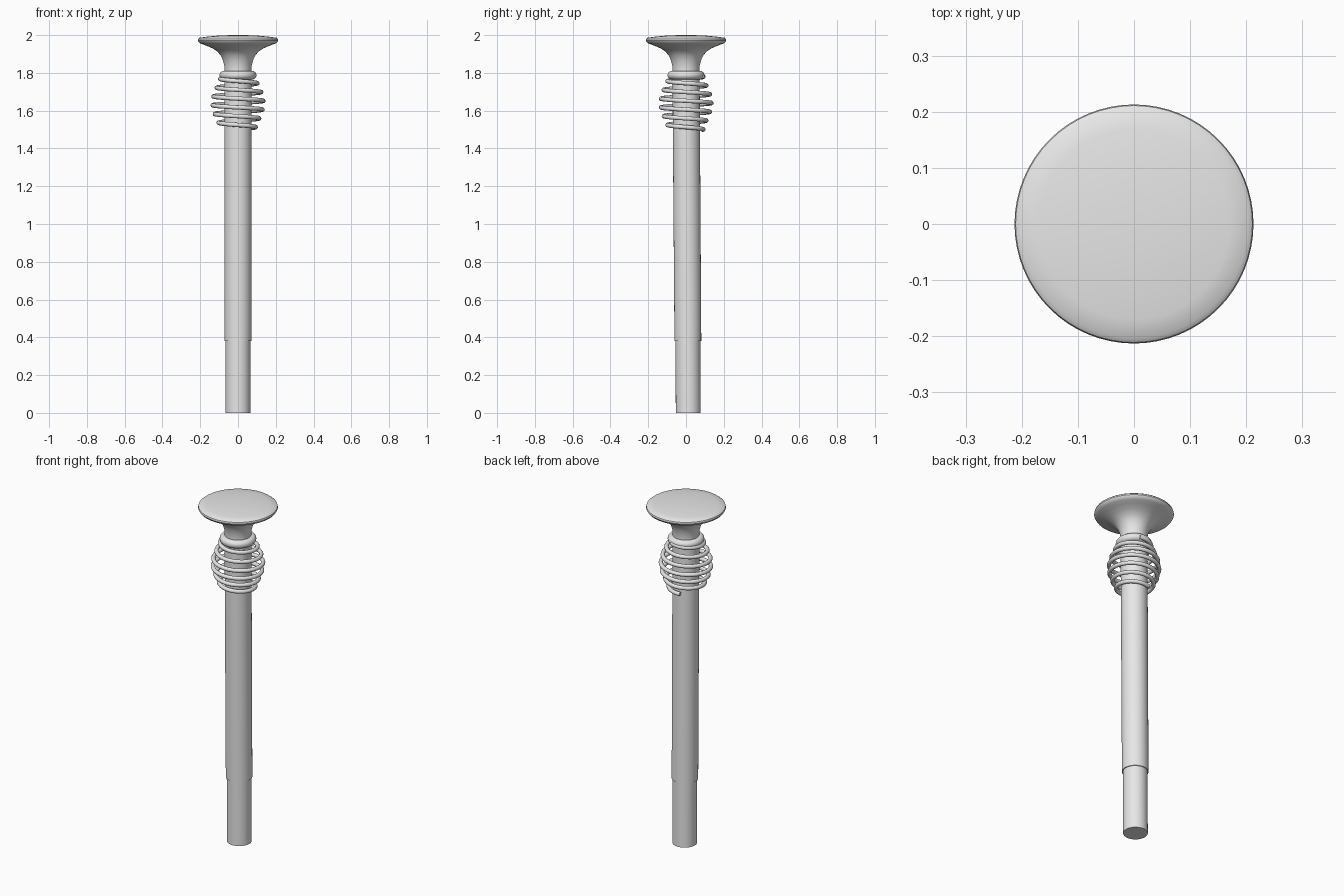
import bpy, bmesh, math

if "Cube" in bpy.data.objects:
    bpy.data.objects.remove(bpy.data.objects["Cube"])

grey = bpy.data.materials.new("light_grey")
grey.diffuse_color = (0.8, 0.8, 0.8, 1)
grey.use_nodes = True
grey.node_tree.nodes["Principled BSDF"].inputs["Base Color"].default_value = grey.diffuse_color


def lathe(name, profile, sides=48):
    """Spin (radius, z, y offset) rings into a solid."""
    bm = bmesh.new()
    rings = []
    for r, z, oy in profile:
        rings.append([bm.verts.new((r * math.cos(2 * math.pi * i / sides),
                                    oy + r * math.sin(2 * math.pi * i / sides), z))
                      for i in range(sides)])
    for a, b in zip(rings, rings[1:]):
        for i in range(sides):
            j = (i + 1) % sides
            bm.faces.new((a[i], a[j], b[j], b[i]))
    bm.faces.new(rings[0][::-1])
    bm.faces.new(rings[-1])
    bmesh.ops.recalc_face_normals(bm, faces=bm.faces)
    me = bpy.data.meshes.new(name)
    bm.to_mesh(me)
    bm.free()
    ob = bpy.data.objects.new(name, me)
    finish(ob, 40)
    return ob


def finish(ob, angle):
    if ob.name not in bpy.context.collection.objects:
        bpy.context.collection.objects.link(ob)
    ob.data.materials.append(grey)
    bpy.ops.object.select_all(action='DESELECT')
    ob.select_set(True)
    bpy.context.view_layer.objects.active = ob
    if ob.type == 'MESH':
        bpy.ops.object.shade_smooth_by_angle(angle=math.radians(angle))


# Shaft leans very slightly, with a narrower tip
lathe("shaft", [(0.071, 0.38, 0.010), (0.072, 1.80, 0.0)])
lathe("shaft_tip", [(0.066, 0.0, 0.012), (0.066, 0.40, 0.010)])

# Flared head with domed top
head = [(0.071, 1.78), (0.071, 1.82), (0.073, 1.84), (0.079, 1.865), (0.090, 1.89),
        (0.108, 1.912), (0.135, 1.930), (0.170, 1.945), (0.195, 1.954), (0.207, 1.961),
        (0.213, 1.971), (0.211, 1.980), (0.203, 1.986), (0.17, 1.991), (0.11, 1.997),
        (0.05, 1.9995), (0.01, 2.0)]
lathe("head", [(r, z, 0) for r, z in head], 64)

# Rounded collar under the head
bpy.ops.mesh.primitive_torus_add(major_radius=0.075, minor_radius=0.023,
                                 major_segments=48, minor_segments=16, location=(0, 0, 1.788))
collar = bpy.context.object
collar.name = "collar"
finish(collar, 60)

# Bulging coil spring, winding down anticlockwise
PITCH, END = 0.0465, math.radians(105)
TURNS, STEPS = 6.1, 32
cu = bpy.data.curves.new("spring", 'CURVE')
cu.dimensions = '3D'
cu.bevel_depth = 0.0115
cu.bevel_resolution = 3
cu.use_fill_caps = True
n = int(TURNS * STEPS)
sp = cu.splines.new('POLY')
sp.points.add(n)
for k in range(n + 1):
    t = k / n                                  # 0 at the lower end
    a = END - t * TURNS * 2 * math.pi
    z = 1.499 + t * TURNS * PITCH
    r = 0.092 + 0.043 * math.sin(math.pi * t) ** 1.5
    sp.points[k].co = (r * math.cos(a), r * math.sin(a), z, 1)
spring = bpy.data.objects.new("spring", cu)
bpy.context.collection.objects.link(spring)
bpy.ops.object.select_all(action='DESELECT')
spring.select_set(True)
bpy.context.view_layer.objects.active = spring
bpy.ops.object.convert(target='MESH')
spring = bpy.context.object
spring.name = "spring"
finish(spring, 60)
